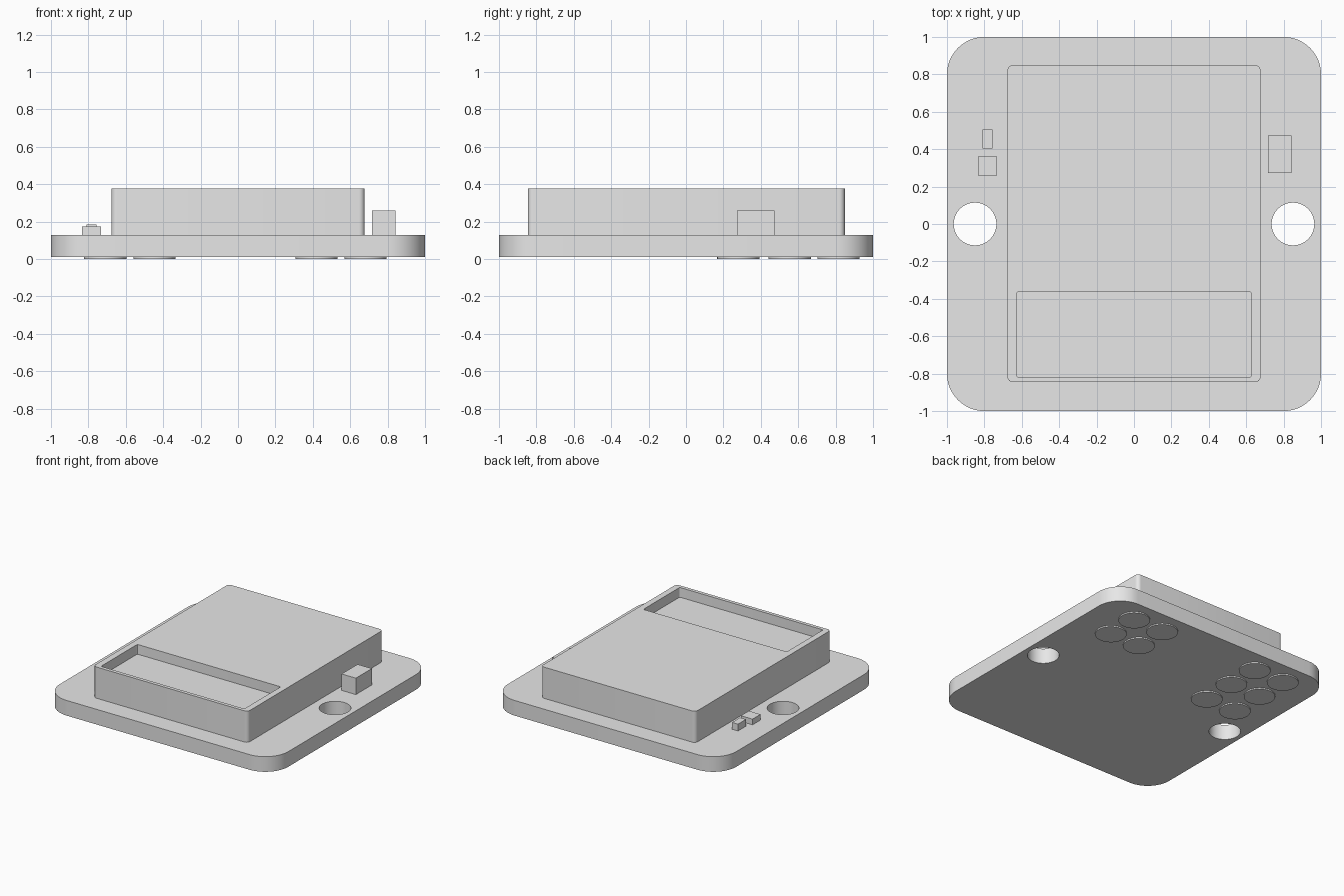
import bpy
import bmesh
from math import cos, sin, pi, radians

cube = bpy.data.objects.get("Cube")
if cube:
    bpy.data.objects.remove(cube, do_unlink=True)

grey = bpy.data.materials.new("light grey")
grey.use_nodes = True
COLOUR = (0.8, 0.8, 0.8, 1)
grey.diffuse_color = COLOUR
grey.node_tree.nodes["Principled BSDF"].inputs["Base Color"].default_value = COLOUR


def prism(name, outline, z0, z1):
    """Extrude a closed outline from z0 up to z1."""
    bm = bmesh.new()
    face = bm.faces.new([bm.verts.new((x, y, z0)) for x, y in outline])
    top = bmesh.ops.extrude_face_region(bm, geom=[face])["geom"]
    for v in top:
        if isinstance(v, bmesh.types.BMVert):
            v.co.z = z1
    bmesh.ops.recalc_face_normals(bm, faces=bm.faces)
    mesh = bpy.data.meshes.new(name)
    bm.to_mesh(mesh)
    bm.free()
    mesh.materials.append(grey)
    obj = bpy.data.objects.new(name, mesh)
    bpy.context.collection.objects.link(obj)
    return obj


def rounded(x0, x1, y0, y1, r, steps=12):
    """Rectangle outline with rounded corners, anticlockwise."""
    centres = [(x1 - r, y1 - r), (x0 + r, y1 - r), (x0 + r, y0 + r), (x1 - r, y0 + r)]
    return [(cx + r * cos((q + i / steps) * pi / 2), cy + r * sin((q + i / steps) * pi / 2))
            for q, (cx, cy) in enumerate(centres) for i in range(steps + 1)]


def circle(x, y, r, sides=64):
    return [(x + r * cos(2 * pi * i / sides), y + r * sin(2 * pi * i / sides))
            for i in range(sides)]


def box(name, x0, x1, y0, y1, z0, z1):
    return prism(name, [(x0, y0), (x1, y0), (x1, y1), (x0, y1)], z0, z1)


def select(obj):
    bpy.ops.object.select_all(action='DESELECT')
    obj.select_set(True)
    bpy.context.view_layer.objects.active = obj


def cut(obj, cutter):
    """Subtract the cutter from the object, then discard the cutter."""
    mod = obj.modifiers.new("cut", 'BOOLEAN')
    mod.operation = 'DIFFERENCE'
    mod.solver = 'EXACT'
    mod.object = cutter
    select(obj)
    bpy.ops.object.modifier_apply(modifier=mod.name)
    bpy.data.objects.remove(cutter, do_unlink=True)


BASE, DECK, TOP = 0.01, 0.13, 0.377

# Base board with two through holes
board = prism("base_board", rounded(-1, 1, -1, 1, 0.2), BASE, DECK)
for side in (-1, 1):
    cut(board, prism("hole_cutter", circle(side * 0.85, 0, 0.114), -0.1, 0.3))

# Raised housing with a shallow recess towards the front
housing = prism("housing", rounded(-0.677, 0.677, -0.846, 0.849, 0.03, 6), DECK, TOP)
cut(housing, prism("recess_cutter", rounded(-0.628, 0.628, -0.818, -0.363, 0.01, 3), 0.3, 0.5))

# Small blocks standing on the board
box("connector_block", 0.717, 0.842, 0.272, 0.472, DECK, 0.26)
box("switch_block", -0.835, -0.732, 0.26, 0.36, DECK, 0.175)
box("switch_lever", -0.809, -0.757, 0.405, 0.505, DECK, 0.184)

# Thin round pads under the board: three rows on the right, two on the left
pads = []
for columns, rows in (((-0.71, -0.447), (0.28, 0.555, 0.815)),
                      ((0.42, 0.682), (0.555, 0.815))):
    for x in columns:
        for y in rows:
            pads.append(prism("round_pad", circle(x, y, 0.113, 48), 0, BASE))

for obj in [board, housing] + pads:
    select(obj)
    bpy.ops.object.shade_smooth_by_angle(angle=radians(30))
